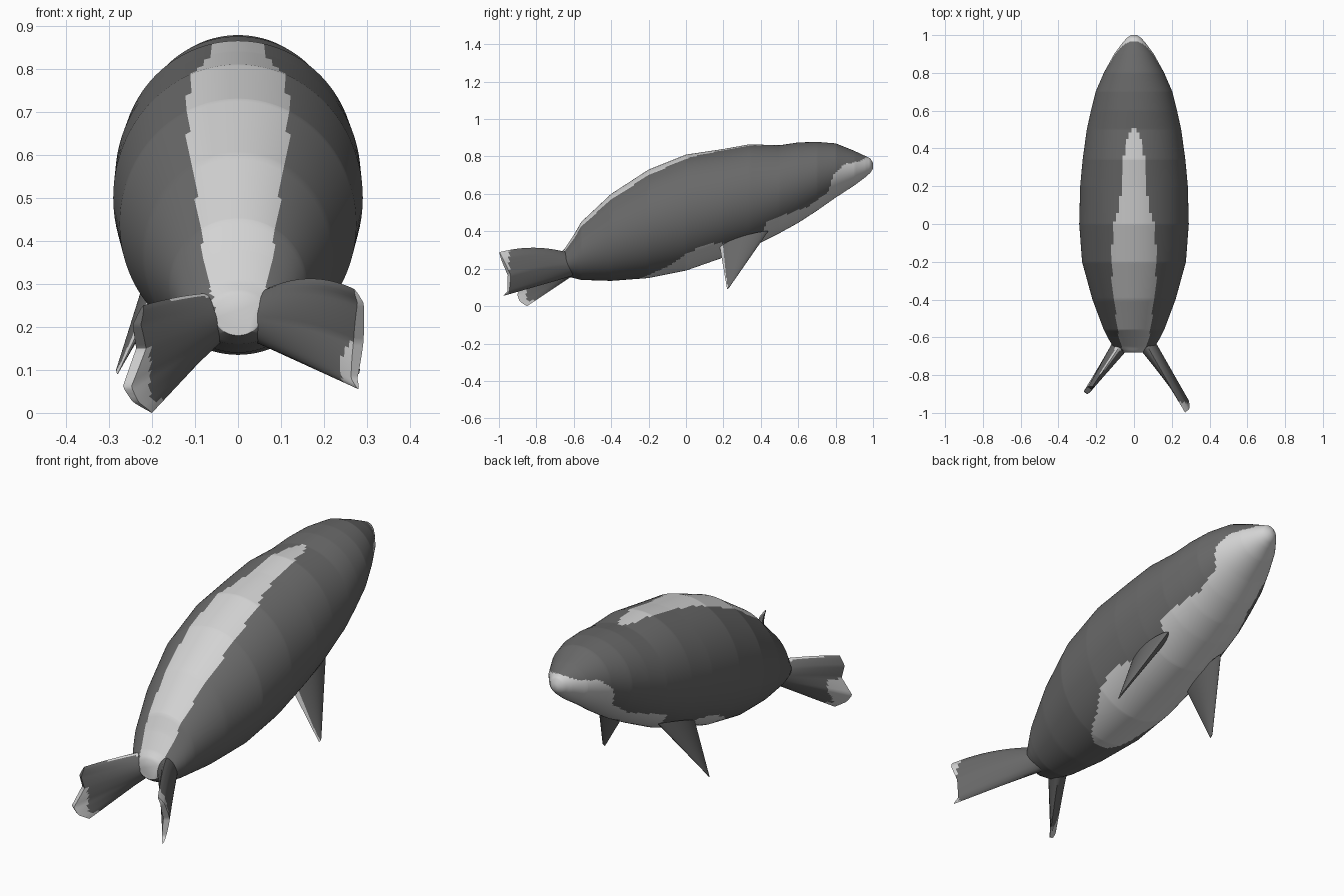
import bpy, bmesh, math
from mathutils import Vector

if "Cube" in bpy.data.objects:
    bpy.data.objects.remove(bpy.data.objects["Cube"])


def material(name, g):
    m = bpy.data.materials.new(name)
    m.diffuse_color = (g, g, g, 1)
    m.use_nodes = True
    m.node_tree.nodes["Principled BSDF"].inputs["Base Color"].default_value = m.diffuse_color
    return m


MATS = [material("dark grey fur", 0.14), material("pale grey fur", 0.65)]


def interp(table, x):
    """Linear interpolation in a sorted table of (x, a, b, ...) rows."""
    if x <= table[0][0]:
        return table[0][1:]
    for p, q in zip(table, table[1:]):
        if x <= q[0]:
            f = (x - p[0]) / (q[0] - p[0])
            return [a + (b - a) * f for a, b in zip(p[1:], q[1:])]
    return table[-1][1:]


def finish(name, bm, rule):
    bmesh.ops.remove_doubles(bm, verts=bm.verts, dist=0.0002)
    bmesh.ops.recalc_face_normals(bm, faces=bm.faces)
    bm.normal_update()
    for f in bm.faces:
        f.smooth = True
        f.material_index = int(rule(f.calc_center_median(), f.normal))
    me = bpy.data.meshes.new(name)
    bm.to_mesh(me)
    bm.free()
    for m in MATS:
        me.materials.append(m)
    ob = bpy.data.objects.new(name, me)
    bpy.context.collection.objects.link(ob)
    bpy.ops.object.select_all(action='DESELECT')
    bpy.context.view_layer.objects.active = ob
    ob.select_set(True)
    bpy.ops.object.shade_smooth_by_angle(angle=math.radians(45))


# Body: (y, half width, top z, bottom z)
BODY = [(-0.68, .055, .275, .18), (-0.65, .11, .305, .16), (-0.6, .14, .38, .15),
        (-0.56, .16, .45, .14), (-0.4, .22, .60, .135), (-0.2, .275, .73, .15),
        (0, .29, .81, .19), (.2, .285, .84, .26), (.34, .272, .865, .31),
        (.5, .25, .86, .39), (.6, .228, .875, .445), (.7, .203, .878, .51),
        (.8, .16, .87, .58), (.9, .105, .83, .645), (.96, .06, .802, .69),
        (.985, .038, .79, .712), (1.0, .015, .765, .735)]
# Pale back stripe half width, and height of the pale belly, along y
STRIPE = [(-0.67, .06), (-0.6, .08), (-0.4, .108), (-0.2, .122), (0, .108),
          (.1, .075), (.25, .064), (.4, .048), (.48, .028), (.52, 0)]
BELLY = [(-0.27, 0), (-0.24, .15), (-0.1, .21), (0, .28), (.12, .335), (.3, .34),
         (.4, .38), (.44, .46), (.65, .53), (.76, .61), (.79, .70), (.85, .76),
         (.93, .775), (.97, .80), (1, .9)]


def body_rule(c, n):
    if n.z > 0 and abs(c.x) < interp(STRIPE, c.y)[0]:
        return True
    return c.z < interp(BELLY, c.y)[0]


bm = bmesh.new()
N = 112
ys = sorted({round(-0.68 + 1.68 * i / 150, 4) for i in range(151)} | {r[0] for r in BODY})
rings = []
for y in ys:
    w, zt, zb = interp(BODY, y)
    rings.append([bm.verts.new((w * math.sin(2 * math.pi * k / N), y,
                                (zt + zb) / 2 + (zt - zb) / 2 * math.cos(2 * math.pi * k / N)))
                  for k in range(N)])
for a, b in zip(rings, rings[1:]):
    for k in range(N):
        bm.faces.new((a[k], a[k - 1], b[k - 1], b[k]))
bm.faces.new(rings[0])
bm.faces.new(rings[-1])
finish("body", bm, body_rule)


def fin(name, root, edge, th0, th1, bulge, rule):
    """Thin lens-shaped blade between a root line and an edge line of (t, x, y, z)."""
    S, T = 28, 28
    mid = Vector(interp(edge, .5)) - Vector(interp(root, .5))
    chord = Vector(interp(root, 1)) - Vector(interp(root, 0))
    nrm = mid.cross(chord).normalized()
    bm = bmesh.new()
    grids = []
    for side in (-1, 1):
        g = []
        for i in range(S + 1):
            s = i / S
            row = []
            for j in range(T + 1):
                t = j / T
                p = Vector(interp(root, t)).lerp(Vector(interp(edge, t)), s)
                p.z += bulge * 4 * s * (1 - s) * t
                th = (th0 + (th1 - th0) * s) * max(0, math.sin(math.pi * t)) ** .6
                row.append(bm.verts.new(p + nrm * side * th))
            g.append(row)
        grids.append(g)
    for g in grids:
        for i in range(S):
            for j in range(T):
                bm.faces.new((g[i][j], g[i + 1][j], g[i + 1][j + 1], g[i][j + 1]))
    for i in (0, S):
        for j in range(T):
            a, b = grids[0][i], grids[1][i]
            bm.faces.new((a[j], a[j + 1], b[j + 1], b[j]))
    finish(name, bm, rule)


# Hind flippers: upright blades, spread unevenly
def right_rule(c, n):
    return c.y < -0.945 if n.x > 0 else c.x > 0.24 + max(0, c.z - .13) * .6


def left_rule(c, n):
    return (c.z < .15 and c.x < -0.205) or c.z < .03 or n.z > .75


fin("right_hind_flipper",
    [(0, .05, -.61, .16), (1, .05, -.61, .28)],
    [(0, .28, -.975, .055), (.15, .27, -.95, .08), (.5, .28, -.945, .165),
     (.85, .285, -.985, .255), (1, .27, -.998, .288)],
    .048, .014, .028, right_rule)
fin("left_hind_flipper",
    [(0, -.05, -.61, .16), (1, -.05, -.61, .28)],
    [(0, -.2, -.85, 0), (.12, -.238, -.885, .025), (.28, -.258, -.895, .06),
     (.5, -.225, -.86, .15), (.75, -.235, -.87, .205), (1, -.22, -.86, .25)],
    .048, .014, .005, left_rule)

# Front flippers: pointed blades hanging from the chest
for s, label in ((1, "right"), (-1, "left")):
    fin(label + "_front_flipper",
        [(0, s * .17, .18, .32), (1, s * .16, .44, .40)],
        [(0, s * .28, .22, .09), (1, s * .281, .235, .105)],
        .035, .003, 0, lambda c, n: n.y < -0.5)
